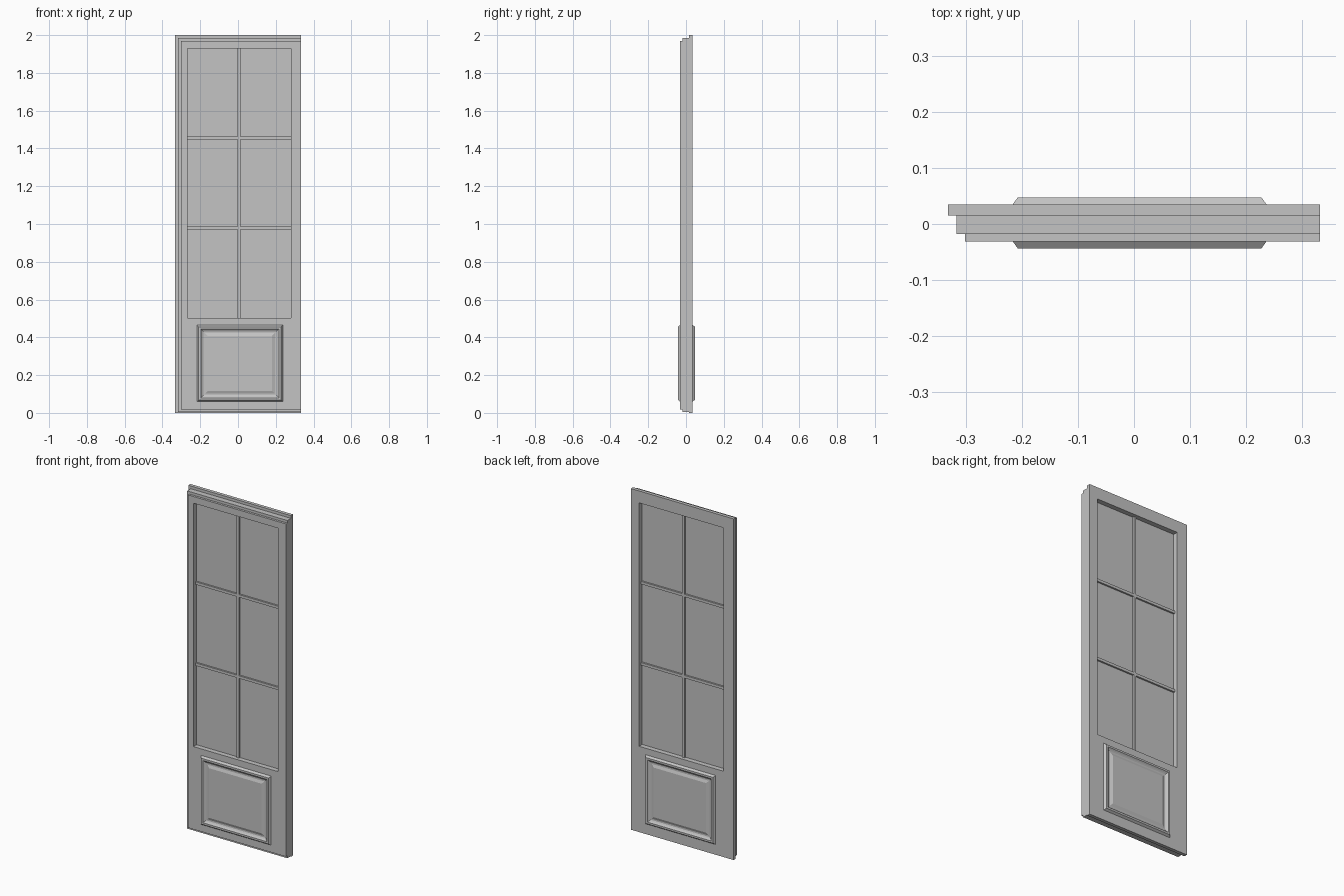
import bpy
import bmesh

if "Cube" in bpy.data.objects:
    bpy.data.objects.remove(bpy.data.objects["Cube"])

grey = bpy.data.materials.new("door grey")
grey.use_nodes = True
colour = (0.55, 0.55, 0.55, 1)
grey.diffuse_color = colour
grey.node_tree.nodes["Principled BSDF"].inputs["Base Color"].default_value = colour


def finish(name, bm):
    bmesh.ops.recalc_face_normals(bm, faces=bm.faces)
    mesh = bpy.data.meshes.new(name)
    bm.to_mesh(mesh)
    bm.free()
    mesh.materials.append(grey)
    obj = bpy.data.objects.new(name, mesh)
    bpy.context.collection.objects.link(obj)
    return obj


def rings(name, rects, closed=False):
    """Bridge successive rectangles (x0, x1, z0, z1, y); cap the ends unless closed."""
    bm = bmesh.new()
    loops = [[bm.verts.new((x, y, z)) for x, z in ((x0, z0), (x1, z0), (x1, z1), (x0, z1))]
             for x0, x1, z0, z1, y in rects]
    pairs = list(zip(loops, loops[1:]))
    if closed:
        pairs.append((loops[-1], loops[0]))
    else:
        bm.faces.new(loops[0])
        bm.faces.new(loops[-1])
    for a, b in pairs:
        for i in range(4):
            j = (i + 1) % 4
            bm.faces.new((a[i], a[j], b[j], b[i]))
    return finish(name, bm)


def box(name, x0, x1, y0, y1, z0, z1):
    return rings(name, [(x0, x1, z0, z1, y0), (x0, x1, z0, z1, y1)])


# Door leaf: stepped rebate on one side and top, open light in the upper part
FRONT, STEP_A, STEP_B, BACK = -0.031, -0.018, 0.015, 0.035
EDGE = 0.333
opening = (-0.267, 0.28, 0.503, 1.93)
lip = (-EDGE, EDGE, 0, 2)
middle = (-0.317, EDGE, 0.004, 1.984)
face = (-0.302, EDGE, 0.018, 1.969)
rings("door_leaf", [
    opening + (BACK,), lip + (BACK,), lip + (STEP_B,),
    middle + (STEP_B,), middle + (STEP_A,),
    face + (STEP_A,), face + (FRONT,), opening + (FRONT,)], closed=True)

# Glazing sheet and bars standing proud of it on both sides
x0, x1, z0, z1 = opening
GLASS = 0.002
HALF_GLASS, HALF_BAR, BAR_DEPTH = 0.004, 0.008, 0.014
box("glass_pane", x0, x1, GLASS - HALF_GLASS, GLASS + HALF_GLASS, z0, z1)
mid = (x0 + x1) / 2
box("upright_glazing_bar", mid - HALF_BAR, mid + HALF_BAR,
    GLASS - BAR_DEPTH, GLASS + BAR_DEPTH, z0, z1)
for i, name in ((1, "lower"), (2, "upper")):
    z = z0 + (z1 - z0) * i / 3
    box(name + "_glazing_bar", x0, x1, GLASS - BAR_DEPTH, GLASS + BAR_DEPTH,
        z - HALF_BAR, z + HALF_BAR)

# Moulded lower panel on each face: (inset, height above the leaf)
profile = [(0, -0.004), (0, 0), (0.009, 0.0125), (0.02, 0.0125), (0.027, 0.006),
           (0.034, 0.002), (0.042, 0.002), (0.057, 0.008)]
for name, y, side in (("front_panel", FRONT, -1), ("back_panel", BACK, 1)):
    rings(name, [(-0.217 + d, 0.237 - d, 0.06 + d, 0.465 - d, y + side * h)
                 for d, h in profile])
